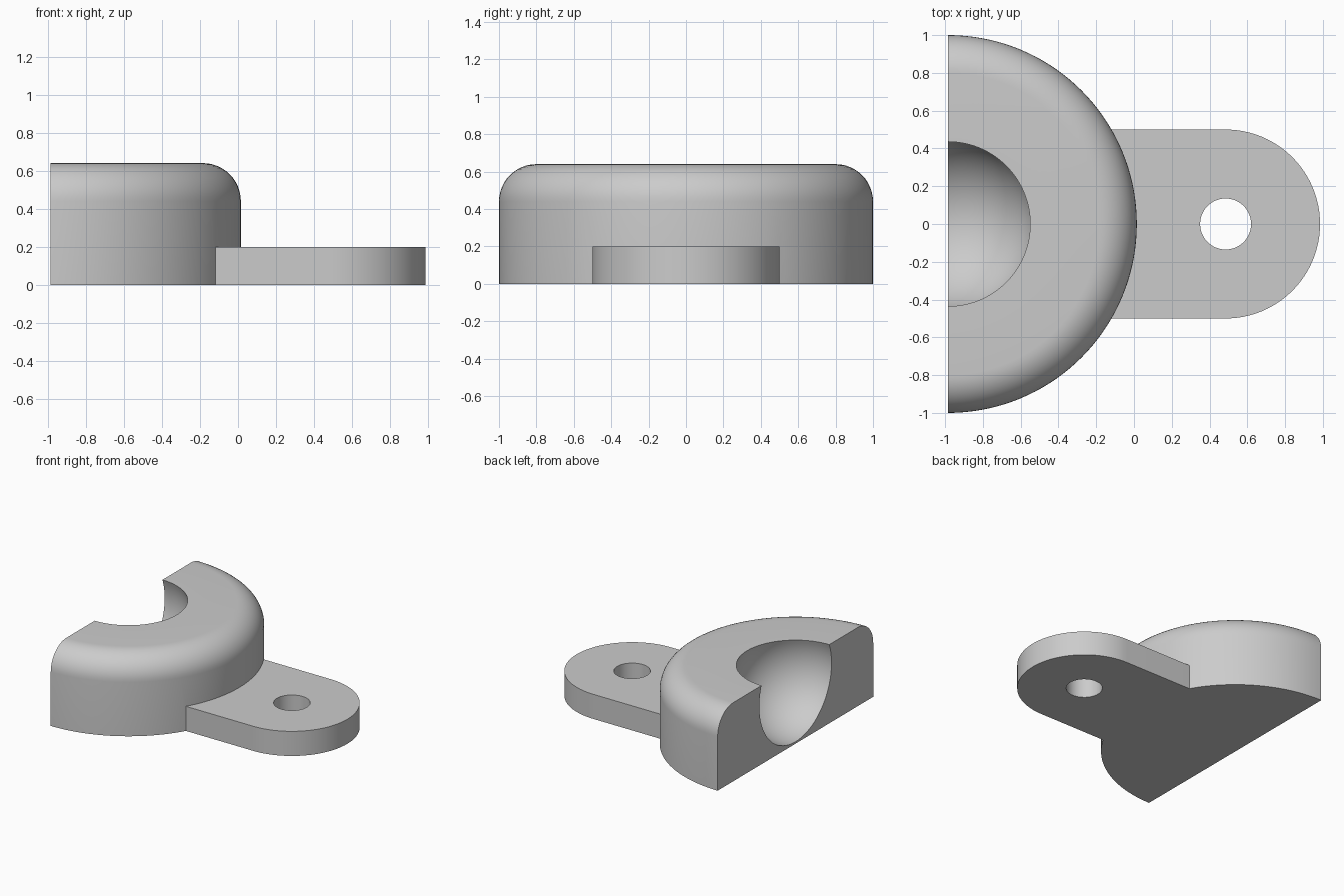
import bpy, bmesh
from math import sin, cos, pi, atan2, hypot, radians
from mathutils import Matrix, Vector

default = bpy.data.objects.get("Cube")
if default:
    bpy.data.objects.remove(default, do_unlink=True)

CUT_X = -0.985             # flat cut face, also the axis of the round body
HEIGHT, FILLET = 0.64, 0.2
BALL_Z, BALL_R = 0.48, 0.464
TAB_X, TAB_R, TAB_H = 0.485, 0.5, 0.2
HOLE_R = 0.135

grey = bpy.data.materials.new("plain grey")
grey.use_nodes = True
grey.diffuse_color = (0.6, 0.6, 0.6, 1)
grey.node_tree.nodes["Principled BSDF"].inputs["Base Color"].default_value = (0.6, 0.6, 0.6, 1)


def make_object(name, bm):
    bmesh.ops.recalc_face_normals(bm, faces=bm.faces)
    mesh = bpy.data.meshes.new(name)
    bm.to_mesh(mesh)
    bm.free()
    mesh.materials.append(grey)
    obj = bpy.data.objects.new(name, mesh)
    bpy.context.collection.objects.link(obj)
    return obj


def arc(cx, cy, r, start, end, n):
    return [(cx + r * cos(start + (end - start) * i / n),
             cy + r * sin(start + (end - start) * i / n)) for i in range(n + 1)]


def prism(name, outline, z0, z1):
    bm = bmesh.new()
    face = bm.faces.new([bm.verts.new((x, y, z0)) for x, y in outline])
    ext = bmesh.ops.extrude_face_region(bm, geom=[face])["geom"]
    moved = [v for v in ext if isinstance(v, bmesh.types.BMVert)]
    bmesh.ops.translate(bm, verts=moved, vec=(0, 0, z1 - z0))
    # keep the base face so that the solid is closed
    if not face.is_valid:
        base = [e for e in bm.edges if e.is_boundary]
        bmesh.ops.holes_fill(bm, edges=base)
    return make_object(name, bm)


def combine(target, other, operation):
    mod = target.modifiers.new("combine", 'BOOLEAN')
    mod.operation, mod.object, mod.solver = operation, other, 'EXACT'
    bpy.ops.object.select_all(action='DESELECT')
    bpy.context.view_layer.objects.active = target
    target.select_set(True)
    bpy.ops.object.modifier_apply(modifier=mod.name)
    bpy.data.objects.remove(other, do_unlink=True)


# Half-round body: revolved section with rounded shoulder and ball socket
rim = HEIGHT - BALL_Z
mouth = atan2(rim, (BALL_R ** 2 - rim ** 2) ** 0.5)
section = [(0, 0), (1, 0)]
section += arc(1 - FILLET, HEIGHT - FILLET, FILLET, 0, pi / 2, 12)
section += arc(0, BALL_Z, BALL_R, mouth, -pi / 2, 28)

STEPS = 72
bm = bmesh.new()
rings = []
for i in range(STEPS + 1):
    a = -pi / 2 + pi * i / STEPS
    rings.append([bm.verts.new((CUT_X + r * cos(a), r * sin(a), z)) for r, z in section])
for a, b in zip(rings, rings[1:]):
    for j in range(len(section) - 1):
        bm.faces.new((a[j], b[j], b[j + 1], a[j + 1]))
bm.faces.new(rings[0])
bm.faces.new(rings[-1])
bmesh.ops.remove_doubles(bm, verts=bm.verts, dist=0.0001)
body = make_object("socket_bracket", bm)

# Mounting tab with rounded end, running into the body
outline = [(-0.35, -TAB_R)] + arc(TAB_X, 0, TAB_R, -pi / 2, pi / 2, 48) + [(-0.35, TAB_R)]
tab = prism("mounting_tab", outline, 0, TAB_H)
combine(body, tab, 'UNION')

# Screw hole through the tab
hole = prism("screw_hole_cutter", arc(TAB_X, 0, HOLE_R, 0, 2 * pi, 48)[:-1], -0.1, TAB_H + 0.1)
hole.hide_render = True
combine(body, hole, 'DIFFERENCE')

bpy.ops.object.shade_smooth_by_angle(angle=radians(30))
